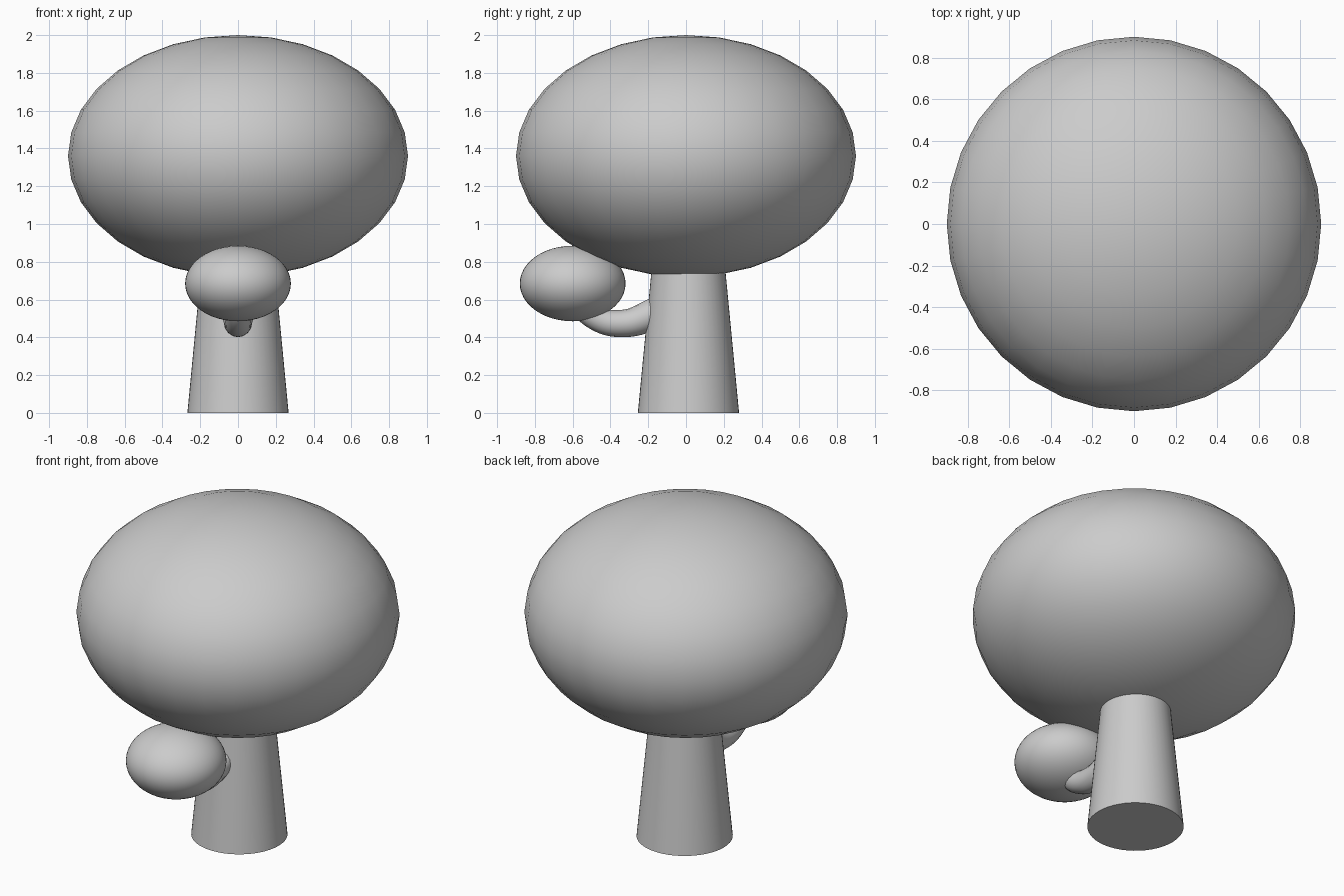
import bpy
import math

if "Cube" in bpy.data.objects:
    bpy.data.objects.remove(bpy.data.objects["Cube"])


def smooth(obj):
    bpy.ops.object.select_all(action='DESELECT')
    obj.select_set(True)
    bpy.context.view_layer.objects.active = obj
    bpy.ops.object.shade_smooth_by_angle(angle=math.radians(40))


def foliage(name, center, radii, segments, rings):
    bpy.ops.mesh.primitive_uv_sphere_add(segments=segments, ring_count=rings,
                                         radius=1, location=center)
    obj = bpy.context.object
    obj.name = name
    obj.scale = radii
    bpy.ops.object.transform_apply(location=False, rotation=False, scale=True)
    smooth(obj)


# Main crown and the small leaf clump on the side branch
foliage("crown", (0, 0, 1.36), (0.9, 0.9, 0.64), 32, 16)
foliage("side_clump", (0, -0.6, 0.685), (0.28, 0.28, 0.2), 48, 24)

# Tapered trunk, running up into the crown
height = 1.0
bpy.ops.mesh.primitive_cone_add(vertices=48, radius1=0.268, radius2=0.172,
                                depth=height, location=(0, 0.013, height / 2))
trunk = bpy.context.object
trunk.name = "trunk"
smooth(trunk)

# Curved branch: (y, z, radius) along its centre line
path = [(-0.05, 0.60, 0.085), (-0.18, 0.52, 0.083), (-0.34, 0.473, 0.072),
        (-0.48, 0.505, 0.066), (-0.6, 0.62, 0.06)]
curve = bpy.data.curves.new("branch", 'CURVE')
curve.dimensions = '3D'
curve.bevel_depth = 1.0
curve.bevel_resolution = 6
curve.resolution_u = 8
curve.use_fill_caps = True
spline = curve.splines.new('BEZIER')
spline.bezier_points.add(len(path) - 1)
for point, (y, z, r) in zip(spline.bezier_points, path):
    point.co = (0, y, z)
    point.radius = r
    point.handle_left_type = point.handle_right_type = 'AUTO'
branch = bpy.data.objects.new("branch", curve)
bpy.context.collection.objects.link(branch)
bpy.ops.object.select_all(action='DESELECT')
branch.select_set(True)
bpy.context.view_layer.objects.active = branch
bpy.ops.object.convert(target='MESH')
smooth(bpy.context.object)
